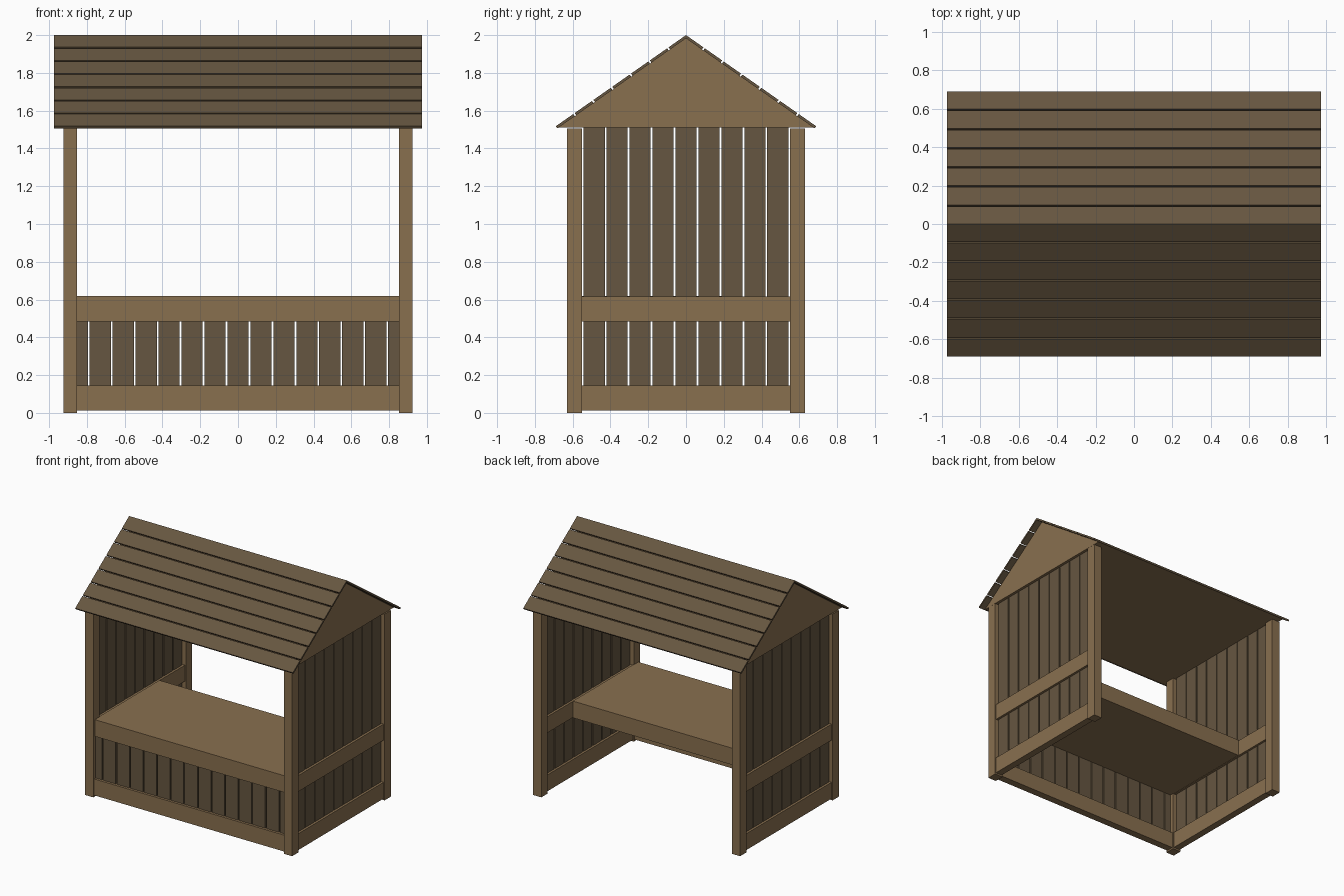
import bpy, bmesh, math
from mathutils import Matrix, Vector

old = bpy.data.objects.get("Cube")
if old:
    bpy.data.objects.remove(old, do_unlink=True)


def material(name, rgb):
    m = bpy.data.materials.new(name)
    m.use_nodes = True
    m.diffuse_color = (*rgb, 1)
    m.node_tree.nodes["Principled BSDF"].inputs["Base Color"].default_value = (*rgb, 1)
    return m


LIGHT = material("light brown timber", (0.25, 0.16, 0.078))
DARK = material("dark brown boards", (0.133, 0.093, 0.052))

PITCH, BOARD = 0.1215, 0.112      # board spacing and board width


def finish(name, bm, mat):
    mesh = bpy.data.meshes.new(name)
    bmesh.ops.recalc_face_normals(bm, faces=bm.faces)
    bm.to_mesh(mesh)
    bm.free()
    mesh.materials.append(mat)
    obj = bpy.data.objects.new(name, mesh)
    bpy.context.collection.objects.link(obj)
    return obj


def add_box(bm, lo, hi, turn=Matrix()):
    lo, hi = Vector(lo), Vector(hi)
    place = Matrix.Translation((lo + hi) / 2) @ Matrix.Diagonal((*(hi - lo), 1))
    bmesh.ops.create_cube(bm, size=1, matrix=turn @ place)


def box(name, lo, hi, mat):
    bm = bmesh.new()
    add_box(bm, lo, hi)
    return finish(name, bm, mat)


# Front wall: boards, bottom rail and counter
bm = bmesh.new()
for i in range(-7, 8):
    c = i * PITCH
    add_box(bm, (c - BOARD / 2, -0.6, 0.02), (c + BOARD / 2, -0.58, 0.5))
finish("front_boards", bm, DARK)
box("front_bottom_rail", (-0.857, -0.62, 0.013), (0.857, -0.56, 0.145), LIGHT)
box("counter", (-0.857, -0.61, 0.485), (0.857, 0.22, 0.62), LIGHT)

# Posts and side walls
for side, s in (("left", 1), ("right", -1)):
    def across(a, b):
        return sorted((s * a, s * b))

    x0, x1 = across(0.852, 0.925)
    for end, y in (("front", -0.59), ("back", 0.59)):
        box(f"{end}_{side}_post", (x0, y - 0.04, 0), (x1, y + 0.04, 1.505), LIGHT)

    x0, x1 = across(0.86, 0.917)
    for level, z0, z1 in (("bottom", 0.013, 0.145), ("middle", 0.485, 0.615)):
        box(f"{side}_{level}_rail", (x0, -0.55, z0), (x1, 0.55, z1), LIGHT)

    x0, x1 = across(0.878, 0.898)
    bm = bmesh.new()
    for i in range(-4, 5):
        c = i * PITCH
        add_box(bm, (x0, c - BOARD / 2, 0.02), (x1, c + BOARD / 2, 1.512))
    finish(f"{side}_boards", bm, DARK)

# Solid gable block under the roof
SLOPE = math.atan(0.7)
THICK = 0.014
apex = 2.0 - THICK / math.cos(SLOPE)
base = 1.51
half = (apex - base) / math.tan(SLOPE)
bm = bmesh.new()
tri = bm.faces.new([bm.verts.new((-0.92, y, z))
                    for y, z in ((-half, base), (half, base), (0, apex))])
ext = bmesh.ops.extrude_face_region(bm, geom=[tri], use_keep_orig=True)
bmesh.ops.translate(bm, vec=(1.84, 0, 0),
                    verts=[v for v in ext["geom"] if isinstance(v, bmesh.types.BMVert)])
finish("gable_block", bm, LIGHT)

# Roof boards running down each slope from the ridge
for side, s in (("front", -1), ("back", 1)):
    turn = Matrix.Translation((0, 0, 2.0)) @ Matrix.Rotation(-s * SLOPE, 4, "X")
    bm = bmesh.new()
    for i in range(7):
        y0, y1 = sorted((s * i * PITCH, s * (i * PITCH + BOARD)))
        add_box(bm, (-0.973, y0, -THICK), (0.973, y1, 0), turn)
    finish(f"{side}_roof_boards", bm, DARK)
